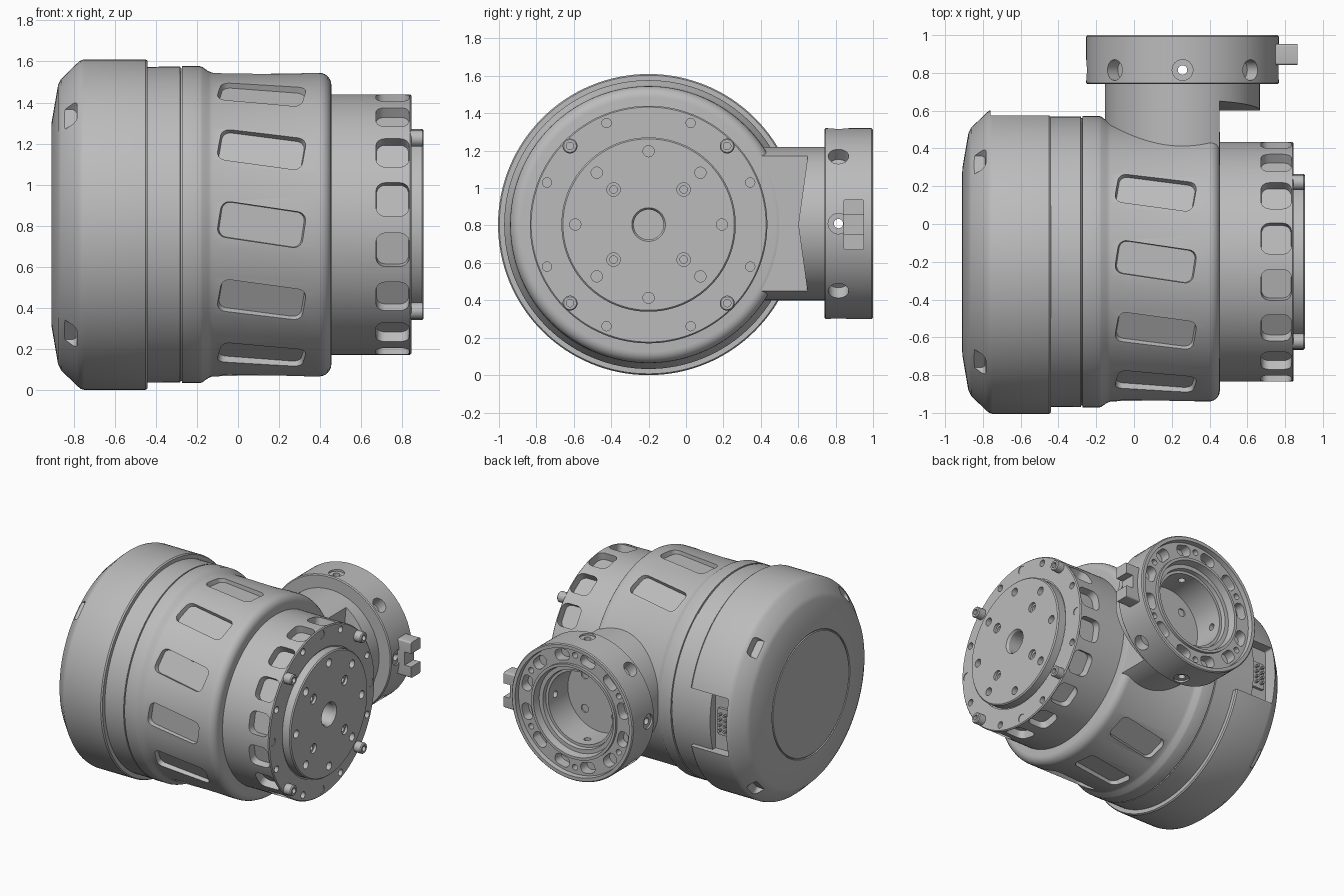
import bpy, bmesh
from math import radians, pi, sin, cos
from mathutils import Matrix

if "Cube" in bpy.data.objects:
    bpy.data.objects.remove(bpy.data.objects["Cube"])

grey = bpy.data.materials.new("cast_grey")
grey.use_nodes = True
grey.diffuse_color = (0.5, 0.5, 0.5, 1)
grey.node_tree.nodes["Principled BSDF"].inputs["Base Color"].default_value = (0.5, 0.5, 0.5, 1)

T = Matrix.Translation


def R(deg, axis):
    return Matrix.Rotation(radians(deg), 4, axis)


# Frames: local z runs along the axis, local x is radial
MAIN = T((0, -0.2, 0.805)) @ R(90, 'Y')
ARM = T((0.257, 0, 0.81)) @ R(-90, 'X')


def radial(frame, deg, r, along):
    return frame @ R(deg, 'Z') @ T((r, 0, along))


def lathe(bm, pts, M, n=96, loop=False):
    """Revolve (radius, height) points around local z."""
    rings = []
    for r, h in pts:
        count = n if r > 0 else 1
        rings.append([bm.verts.new(M @ T((r * cos(2 * pi * i / n), r * sin(2 * pi * i / n), h)).translation)
                      for i in range(count)])
    pairs = list(zip(rings, rings[1:]))
    if loop:
        pairs.append((rings[-1], rings[0]))
    for a, b in pairs:
        for i in range(n):
            j = (i + 1) % n
            quad = [a[i % len(a)], a[j % len(a)], b[j % len(b)], b[i % len(b)]]
            bm.faces.new(list(dict.fromkeys(quad)))


def rod(bm, r, a, b, M, n=24):
    lathe(bm, [(0, a), (r, a), (r, b), (0, b)], M, n)


def prism(bm, poly, a, b, M, taper=1.0):
    """Extrude a y-z outline along local x, narrowed at end a."""
    ends = [[bm.verts.new(M @ T((x, y * k, z * k)).translation) for y, z in poly]
            for x, k in ((a, taper), (b, 1.0))]
    bm.faces.new(ends[0])
    bm.faces.new(ends[1][::-1])
    for i in range(len(poly)):
        j = (i + 1) % len(poly)
        bm.faces.new([ends[0][i], ends[0][j], ends[1][j], ends[1][i]])


def rrect(w, h, r, seg=5):
    pts = []
    for q, (sx, sy) in enumerate(((1, 1), (-1, 1), (-1, -1), (1, -1))):
        for k in range(seg + 1):
            t = pi / 2 * (q + k / seg)
            pts.append((sx * (w / 2 - r) + r * cos(t), sy * (h / 2 - r) + r * sin(t)))
    return pts


def mesh_object(name, bm):
    bmesh.ops.recalc_face_normals(bm, faces=bm.faces)
    me = bpy.data.meshes.new(name)
    bm.to_mesh(me)
    bm.free()
    ob = bpy.data.objects.new(name, me)
    bpy.context.collection.objects.link(ob)
    return ob


def make(name, bm, cut=None):
    """Build the part, carve it with the cutter, then shade it."""
    ob = mesh_object(name, bm)
    if cut:
        tool = mesh_object(name + "_cutter", cut)
        tool.hide_render = True
        mod = ob.modifiers.new("carve", 'BOOLEAN')
        mod.object, mod.operation, mod.solver = tool, 'DIFFERENCE', 'EXACT'
        dg = bpy.context.evaluated_depsgraph_get()
        carved = bpy.data.meshes.new_from_object(ob.evaluated_get(dg))
        ob.modifiers.clear()
        ob.data = carved
        bpy.data.objects.remove(tool)
    ob.data.materials.clear()
    ob.data.materials.append(grey)
    bpy.ops.object.select_all(action='DESELECT')
    ob.select_set(True)
    bpy.context.view_layer.objects.active = ob
    bpy.ops.object.shade_smooth_by_angle(angle=radians(32))
    return ob


# End cap with four corner notches and a connector opening at the back
bm, cut = bmesh.new(), bmesh.new()
lathe(bm, [(0, -0.91), (0.455, -0.91), (0.458, -0.902), (0.464, -0.902), (0.467, -0.91),
           (0.5, -0.908), (0.68, -0.877), (0.71, -0.862), (0.785, -0.785), (0.8, -0.767),
           (0.805, -0.75), (0.805, -0.45), (0.798, -0.44), (0, -0.44)], MAIN, 128)
for k in range(4):
    prism(cut, rrect(0.16, 0.1, 0.03), -0.055, 0.09, radial(MAIN, 45 + 90 * k, 0.78, -0.83), 0.85)
prism(cut, rrect(0.44, 0.34, 0.012), -0.1, 0.1, radial(MAIN, 90, 0.8, -0.59))
make("end_cap", bm, cut)

# Connector inside the opening
bm = bmesh.new()
seat = radial(MAIN, 90, 0.7, -0.68)
prism(bm, rrect(0.2, 0.1, 0.01), -0.01, 0.02, seat)
for k in range(4):
    for z in (-0.022, 0.022):
        rod(bm, 0.01, 0, 0.05, seat @ T((0, -0.06 + 0.04 * k, z)) @ R(90, 'Y'), 8)
make("connector", bm)

# Main housing with seam, rounded shoulder and slanted pockets
bm, cut = bmesh.new(), bmesh.new()
shoulder = [(0.68 + 0.06 * cos(t), 0.395 + 0.06 * sin(t)) for t in (i * pi / 12 for i in range(7))]
lathe(bm, [(0, -0.6), (0.768, -0.6), (0.77, -0.282), (0.762, -0.28), (0.762, -0.274), (0.772, -0.272),
           (0.772, -0.185), (0.768, -0.173), (0.748, -0.145), (0.74, -0.125)]
      + shoulder + [(0, 0.455)], MAIN, 128)
for deg in range(150, 391, 30):
    prism(cut, rrect(0.19, 0.45, 0.045), -0.05, 0.06,
          radial(MAIN, deg, 0.755, 0.115) @ R(-8.5, 'X'), 0.9)
make("housing", bm, cut)

# Output flange with raised disc, side windows and bolt holes
bm, cut = bmesh.new(), bmesh.new()
lathe(bm, [(0, 0.4), (0.635, 0.4), (0.635, 0.838), (0.628, 0.845), (0.475, 0.845), (0.475, 0.838),
           (0.466, 0.838), (0.466, 0.897), (0.458, 0.905), (0, 0.905)], MAIN, 128)
for k in range(16):
    prism(cut, rrect(0.17, 0.165, 0.045), -0.045, 0.06, radial(MAIN, 11.25 + 22.5 * k, 0.62, 0.753), 0.95)
    if k % 2:
        rod(cut, 0.025, 0.78, 0.95, radial(MAIN, 22.5 * k, 0.588, 0), 16)
    elif k % 4 == 0:
        rod(cut, 0.03, 0.84, 0.95, radial(MAIN, 22.5 * k, 0.588, 0), 16)
for k in range(8):
    rod(cut, 0.03, 0.85, 0.95, radial(MAIN, 45 * k, 0.392, 0), 20)
for k in range(4):
    lathe(cut, [(0, 0.85), (0.02, 0.85), (0.02, 0.885), (0.036, 0.885), (0.036, 0.95), (0, 0.95)],
          radial(MAIN, 45 + 90 * k, 0.265, 0), 20)
lathe(cut, [(0, 0.6), (0.08, 0.6), (0.08, 0.89), (0.1, 0.92), (0, 0.92)], MAIN, 40)
make("output_flange", bm, cut)

# Socket pins on the flange
bm = bmesh.new()
for k in range(4):
    lathe(bm, [(0, 0.83), (0.04, 0.83), (0.04, 0.898), (0.034, 0.905), (0.02, 0.905), (0.02, 0.87), (0, 0.87)],
          radial(MAIN, 45 + 90 * k, 0.594, 0), 20)
make("flange_pins", bm)

# Side neck, cut flat next to the flange with a pointed lip
bm, cut = bmesh.new(), bmesh.new()
lathe(bm, [(0, 0.2), (0.41, 0.2), (0.41, 0.75), (0.27, 0.75), (0.27, 0.665), (0, 0.665)], ARM)
prism(cut, [(-0.1, 0.2), (-0.1, 1.4), (0.66, 1.4), (0.65, 1.165), (0.6, 0.805), (0.65, 0.445), (0.66, 0.2)],
      0.452, 1.0, Matrix())
for k in range(4):
    rod(cut, 0.03, 0.655, 0.7, radial(ARM, 45 + 90 * k, 0.18, 0), 16)
make("neck", bm, cut)

# Connection ring with face slots, small holes and radial screw holes
bm, cut = bmesh.new(), bmesh.new()
lathe(bm, [(0.27, 0.74), (0.503, 0.74), (0.51, 0.747), (0.51, 0.993), (0.503, 1.0), (0.478, 1.0),
           (0.474, 0.965), (0.355, 0.965), (0.355, 0.985), (0.335, 0.985), (0.325, 0.93), (0.295, 0.93),
           (0.29, 0.9), (0.27, 0.9)], ARM, 96, True)
for k in range(12):
    prism(cut, rrect(0.12, 0.08, 0.035), -0.05, 0.09, radial(ARM, 15 + 30 * k, 0.415, 0.94) @ R(-90, 'Y'))
    if k % 2:
        rod(cut, 0.022, 0.9, 1.02, radial(ARM, 30 * k, 0.425, 0), 16)
for k in range(8):
    M = radial(ARM, 45 * k, 0, 0.815) @ R(90, 'Y')
    if k % 2:
        rod(cut, 0.055, 0.43, 0.6, M)
    else:
        lathe(cut, [(0, 0.2), (0.025, 0.2), (0.025, 0.495), (0.055, 0.495), (0.055, 0.6), (0, 0.6)], M, 24)
make("connection_ring", bm, cut)

# Forked locating tab on the ring
bm, cut = bmesh.new(), bmesh.new()
prism(bm, rrect(0.11, 0.27, 0.012), 0.74, 0.865, T((0, 0.897, 0.805)))
prism(cut, rrect(0.3, 0.1, 0.02), 0.81, 0.9, T((0, 0.897, 0.805)))
make("ring_tab", bm, cut)
